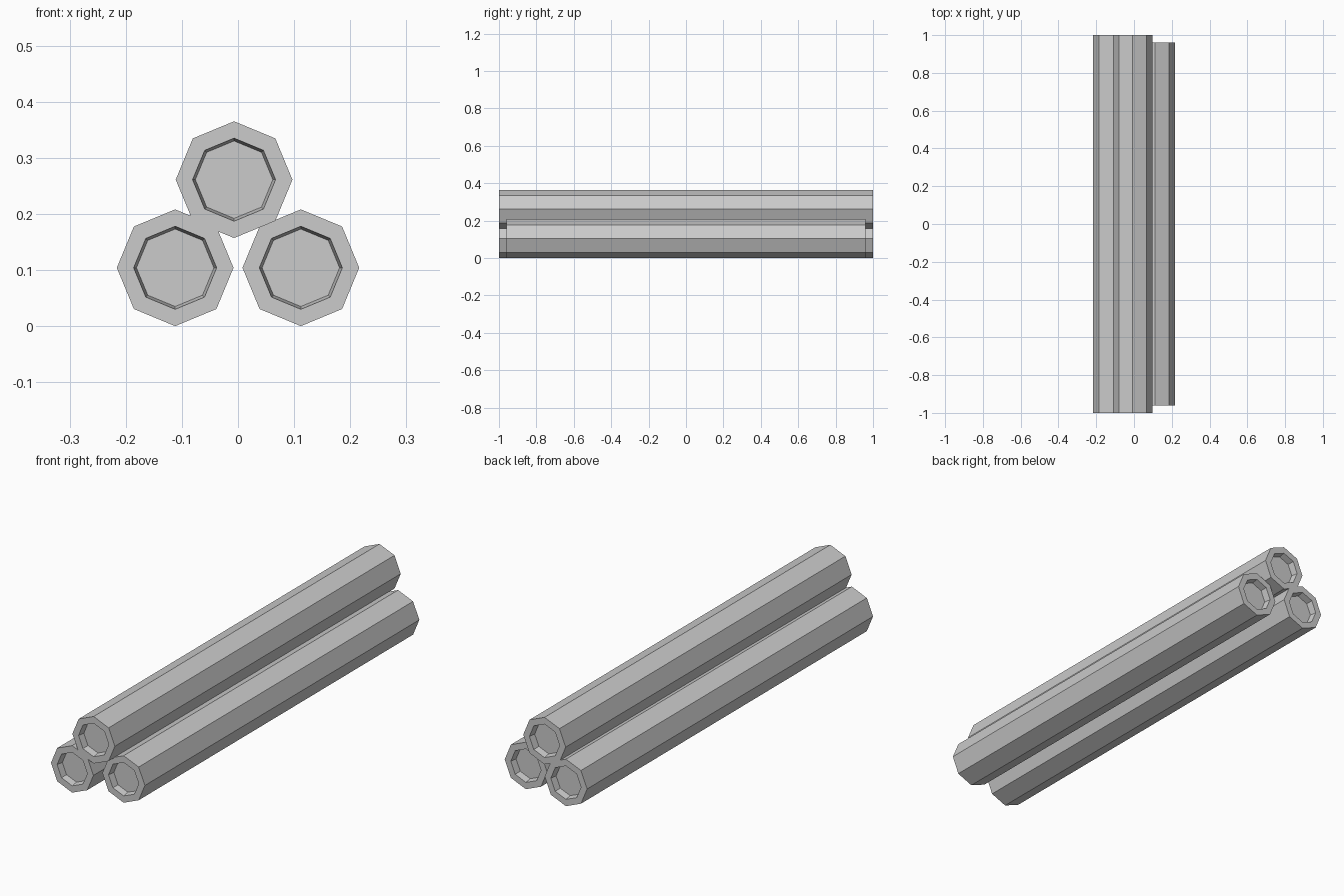
import bpy
import bmesh
from math import cos, sin, tau
from mathutils import Vector

if "Cube" in bpy.data.objects:
    bpy.data.objects.remove(bpy.data.objects["Cube"], do_unlink=True)

SIDES = 8
RADIUS = 0.104
RIM = 0.074      # opening radius at the end face
FLOOR = 0.069    # slightly tapered recess floor
DEPTH = 0.03

grey = bpy.data.materials.new("light grey")
grey.use_nodes = True
colour = (0.6, 0.6, 0.6, 1)
grey.diffuse_color = colour
grey.node_tree.nodes["Principled BSDF"].inputs["Base Color"].default_value = colour


def make_log(name, x, z, half):
    """Octagonal bar along y with a shallow recess in each end."""
    profile = [(FLOOR, DEPTH - half), (RIM, -half), (RADIUS, -half),
               (RADIUS, half), (RIM, half), (FLOOR, half - DEPTH)]
    bm = bmesh.new()
    rings = []
    for r, y in profile:
        angles = [tau * i / SIDES for i in range(SIDES)]
        rings.append([bm.verts.new(Vector((r * cos(a), y, r * sin(a)))) for a in angles])
    # Walls between neighbouring rings
    for a, b in zip(rings, rings[1:]):
        for i in range(SIDES):
            j = (i + 1) % SIDES
            bm.faces.new((a[i], a[j], b[j], b[i]))
    # Recess floors
    bm.faces.new(rings[0])
    bm.faces.new(rings[-1])
    bmesh.ops.recalc_face_normals(bm, faces=bm.faces)
    mesh = bpy.data.meshes.new(name)
    bm.to_mesh(mesh)
    bm.free()
    mesh.materials.append(grey)
    log = bpy.data.objects.new(name, mesh)
    log.location = (x, 0, z)
    bpy.context.collection.objects.link(log)


# Two bars on the ground, one resting on top; the left one is shorter
make_log("lower_right_bar", -0.112, RADIUS, 1.0)
make_log("lower_left_bar", 0.112, RADIUS, 0.96)
make_log("upper_bar", -0.007, 0.261, 1.0)
